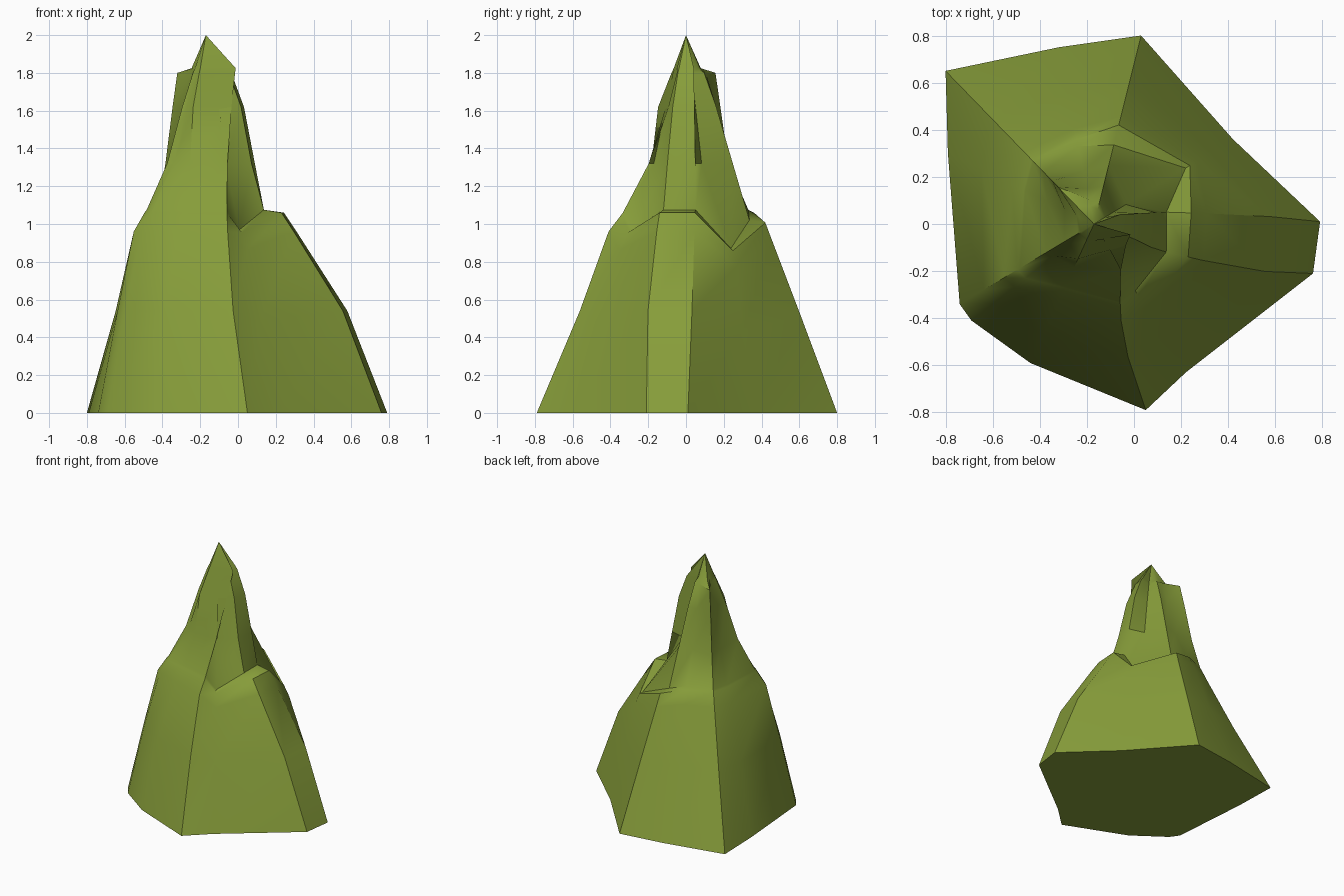
import bpy
import bmesh
import math
from mathutils import Vector

default_cube = bpy.data.objects.get("Cube")
if default_cube:
    bpy.data.objects.remove(default_cube, do_unlink=True)


def flat_material(name, colour):
    material = bpy.data.materials.new(name)
    material.use_nodes = True
    material.diffuse_color = colour
    shader = next(node for node in material.node_tree.nodes if node.type == "BSDF_PRINCIPLED")
    shader.inputs["Base Color"].default_value = colour
    shader.inputs["Roughness"].default_value = 0.9
    return material


# Each ridge runs from a foot on the ground towards the summit.
# reach: how far out it still is at each height, as a share of its foot.
# lean: sideways bend, strongest halfway up.
# shelf: height of its lower block compared with the highest one.
# aim: spot below the summit that it climbs towards.
SUMMIT = Vector((-0.17, 0.0, 2.0))
HEIGHTS = [0.54, 0.96, 1.06, 1.075, 1.32, 1.62, 1.8, 1.825]
BLOCK_LEVELS = 4
ridges = []


def add_ridge(foot, reach, lean=(0, 0), shelf=1.0, aim=SUMMIT.xy):
    ridges.append((Vector(foot), reach, Vector(lean), shelf, Vector(aim)))


# East shelf, the dip beside it and the back crest
add_ridge((0.79, 0.01), [0.78, 0.5, 0.43, 0.32, 0.27, 0.21, 0.14, 0.12],
          lean=(0, 0.02), aim=(-0.17, 0.04))
add_ridge((0.42, 0.36), [0.84, 0.74, 0.69, 0.66, 0.23, 0.14, 0.08, 0.07], shelf=0.81)
add_ridge((0.03, 0.8), [0.76, 0.57, 0.525, 0.42, 0.31, 0.2, 0.12, 0.08], shelf=0.95)
add_ridge((-0.32, 0.75), [0.74, 0.54, 0.48, 0.44, 0.3, 0.2, 0.14, 0.1])
# Back right ridge, ending in the small side spire
add_ridge((-0.8, 0.65), [0.69, 0.47, 0.42, 0.41, 0.34, 0.28, 0.24, 0.12])
# Right side and its blunt corner
add_ridge((-0.79, 0.3), [0.77, 0.56, 0.48, 0.47, 0.32, 0.2, 0.12, 0.1])
add_ridge((-0.74, -0.34), [0.82, 0.67, 0.57, 0.55, 0.36, 0.22, 0.12, 0.1])
add_ridge((-0.69, -0.41), [0.82, 0.65, 0.56, 0.54, 0.33, 0.2, 0.11, 0.1])
# Front face
add_ridge((-0.44, -0.59), [0.8, 0.55, 0.46, 0.44, 0.31, 0.25, 0.13, 0.11])
add_ridge((0.05, -0.79), [0.7, 0.5, 0.4, 0.39, 0.22, 0.08, 0.02, 0.02],
          lean=(-0.085, 0), aim=(0.01, -0.03))
add_ridge((0.22, -0.63), [0.74, 0.56, 0.49, 0.45, 0.27, 0.17, 0.11, 0.09], shelf=0.9)
# Front edge of the east shelf
add_ridge((0.76, -0.21), [0.78, 0.5, 0.43, 0.33, 0.26, 0.2, 0.13, 0.11], lean=(0, -0.05))


def ring_point(ridge, level):
    foot, reach, lean, shelf, aim = ridge
    height = HEIGHTS[level] * (shelf if level < BLOCK_LEVELS else 1)
    bend = math.sin(math.pi * height / SUMMIT.z)
    spot = aim.lerp(foot, reach[level]) + lean * bend
    return Vector((spot.x, spot.y, height))


# Join the ridges ring by ring and close them at the summit
bm = bmesh.new()
rings = [[bm.verts.new(ridge[0].to_3d()) for ridge in ridges]]
for level in range(len(HEIGHTS)):
    rings.append([bm.verts.new(ring_point(ridge, level)) for ridge in ridges])

count = len(ridges)
for lower, upper in zip(rings, rings[1:]):
    for i in range(count):
        j = (i + 1) % count
        bm.faces.new((lower[i], lower[j], upper[j], upper[i]))
tip = bm.verts.new(SUMMIT)
for i in range(count):
    bm.faces.new((rings[-1][i], rings[-1][(i + 1) % count], tip))
bm.faces.new(list(reversed(rings[0])))
bmesh.ops.recalc_face_normals(bm, faces=bm.faces)

mesh = bpy.data.meshes.new("mountain")
bm.to_mesh(mesh)
bm.free()
mesh.materials.append(flat_material("olive green", (0.24, 0.335, 0.042, 1.0)))
mountain = bpy.data.objects.new("mountain", mesh)
bpy.context.collection.objects.link(mountain)

# Soft slopes with crisp ridge lines
bpy.ops.object.select_all(action="DESELECT")
mountain.select_set(True)
bpy.context.view_layer.objects.active = mountain
bpy.ops.object.shade_smooth_by_angle(angle=math.radians(40))
